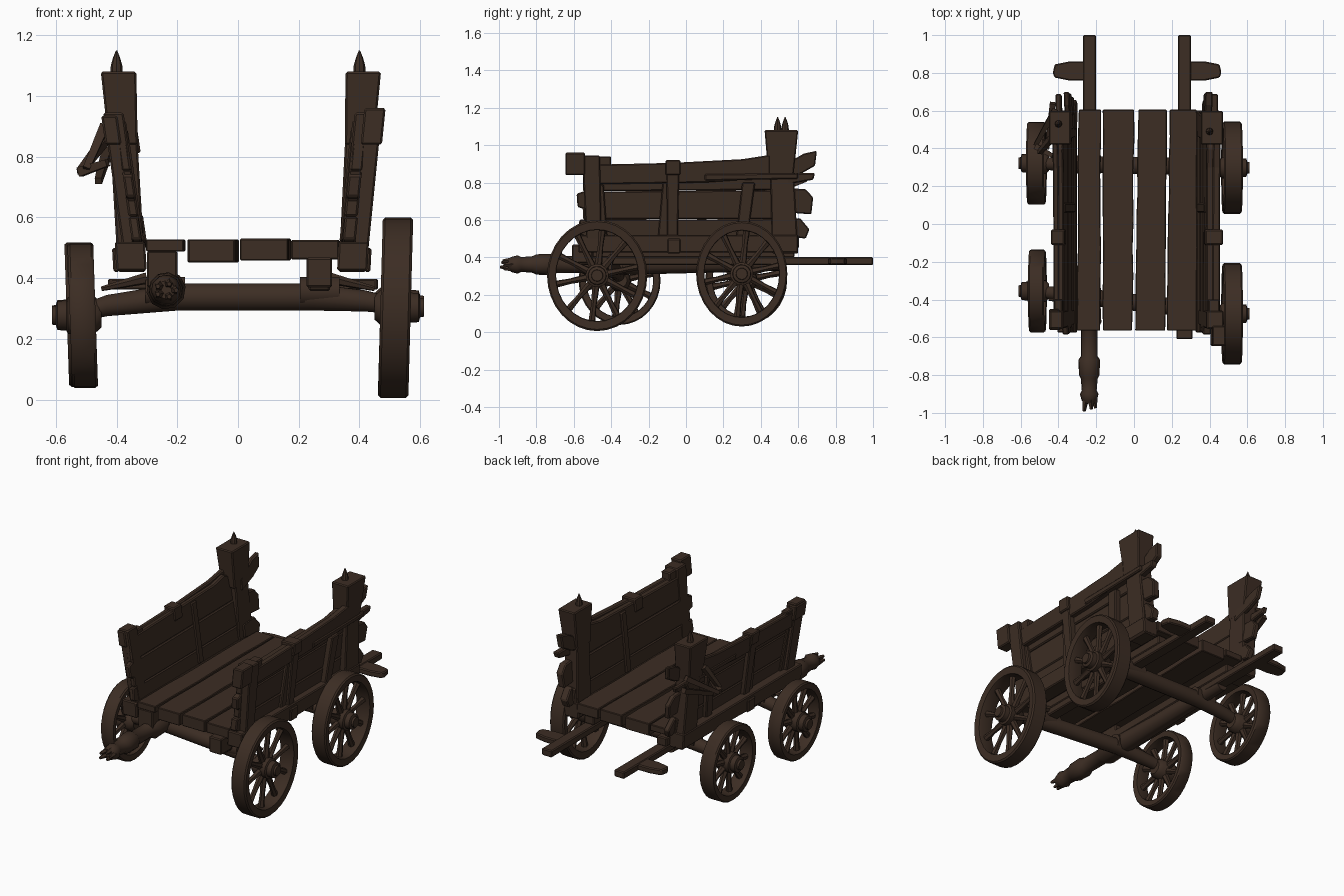
import bpy, bmesh, math, random
from mathutils import Vector

random.seed(4)
cube = bpy.data.objects.get("Cube")
if cube:
    bpy.data.objects.remove(cube)

wood = bpy.data.materials.new("dark brown wood")
wood.use_nodes = True
colour = (0.045, 0.026, 0.017, 1)
wood.diffuse_color = colour
wood.node_tree.nodes["Principled BSDF"].inputs["Base Color"].default_value = colour


def finish(name, bm, bevel=0.0, smooth=False):
    bmesh.ops.recalc_face_normals(bm, faces=bm.faces)
    mesh = bpy.data.meshes.new(name)
    bm.to_mesh(mesh)
    bm.free()
    mesh.materials.append(wood)
    ob = bpy.data.objects.new(name, mesh)
    bpy.context.collection.objects.link(ob)
    if bevel:
        mod = ob.modifiers.new("worn edges", 'BEVEL')
        mod.width = bevel
        mod.segments = 1
    if smooth:
        bpy.ops.object.select_all(action='DESELECT')
        ob.select_set(True)
        bpy.context.view_layer.objects.active = ob
        bpy.ops.object.shade_smooth_by_angle(angle=math.radians(40))
    return ob


def prism(name, outline, d0, d1, place, bevel=0.006):
    """Extrude a 2D outline from depth d0 to d1; place maps (u, v, d) to a point."""
    bm = bmesh.new()
    ends = [[bm.verts.new(place(u, v, d)) for u, v in outline] for d in (d0, d1)]
    n = len(outline)
    for ring in ends:
        bm.faces.new(ring)
    for i in range(n):
        j = (i + 1) % n
        bm.faces.new((ends[0][i], ends[0][j], ends[1][j], ends[1][i]))
    return finish(name, bm, bevel)


def rect(u0, u1, v0, v1):
    return [(u0, v0), (u1, v0), (u1, v1), (u0, v1)]


def flat(u, v, d):
    return (u, v, d)


def block(name, x0, x1, y0, y1, z0, z1):
    return prism(name, rect(x0, x1, y0, y1), z0, z1, flat)


def loft(name, rings, sides=12):
    """Round bar through (point, radius) rings, capped at both ends."""
    bm = bmesh.new()
    axis = (Vector(rings[-1][0]) - Vector(rings[0][0])).normalized()
    a = axis.orthogonal().normalized()
    b = axis.cross(a)
    loops = []
    for p, r in rings:
        loops.append([bm.verts.new(Vector(p) + r * (a * math.cos(t) + b * math.sin(t)))
                      for t in (math.tau * k / sides for k in range(sides))])
    for l0, l1 in zip(loops, loops[1:]):
        for k in range(sides):
            m = (k + 1) % sides
            bm.faces.new((l0[k], l0[m], l1[m], l1[k]))
    bm.faces.new(loops[0])
    bm.faces.new(loops[-1])
    return finish(name, bm, 0, True)


def wheel(name, s, y, z, ry, rz, width):
    """Slightly oval, cambered spoked wheel with a broad rim and a stepped hub."""
    bm = bmesh.new()
    n = 32
    x0, x1 = 0.469, 0.469 + width

    def at(x, f, t):
        return (s * (x + 0.008 * f * math.sin(t)), y + ry * f * math.cos(t), z + rz * f * math.sin(t))

    section = [(1, x0 + 0.008), (1, x1 - 0.008), (0.97, x1), (0.83, x1 - 0.004),
               (0.82, x1 - 0.012), (0.82, x0 + 0.012), (0.83, x0 + 0.004), (0.97, x0)]
    grid = [[bm.verts.new(at(x, f, math.tau * k / n)) for f, x in section] for k in range(n)]
    for k in range(n):
        for i in range(len(section)):
            j, m = (i + 1) % len(section), (k + 1) % n
            bm.faces.new((grid[k][i], grid[k][j], grid[m][j], grid[m][i]))
    finish(name + "_rim", bm, 0, True)
    hub = [(0.45, 0.04), (0.47, 0.058), (0.56, 0.062), (0.565, 0.05), (0.595, 0.048),
           (0.6, 0.032), (0.612, 0.03)]
    loft(name + "_hub", [((s * x, y, z), r) for x, r in hub], 14)
    mid = (x0 + x1) / 2
    for k in range(10):
        t = math.tau * (k + 0.3) / 10
        loft(name + "_spoke", [(at(mid, 0.15, t), 0.021), (at(mid, 0.55, t), 0.015),
                               (at(mid, 0.87, t), 0.02)], 6)


# Wheels
wheel("front_left_wheel", 1, -0.475, 0.303, 0.268, 0.297, 0.1)
wheel("rear_left_wheel", 1, 0.298, 0.312, 0.244, 0.282, 0.1)
wheel("front_right_wheel", -1, -0.355, 0.277, 0.219, 0.238, 0.085)
wheel("rear_right_wheel", -1, 0.322, 0.28, 0.219, 0.238, 0.095)

# Axles, thick in the middle and tapered towards the hubs
for name, yr, yl, zr in (("front_axle", -0.355, -0.475, 0.285), ("rear_axle", 0.32, 0.3, 0.285)):
    def along(x, z):
        return (x, yr + (yl - yr) * (x + 0.52) / 1.04, z)
    loft(name, [(along(-0.52, zr), 0.028), (along(-0.43, 0.31), 0.036), (along(-0.2, 0.338), 0.046),
                (along(0.24, 0.338), 0.046), (along(0.42, 0.325), 0.036), (along(0.52, 0.308), 0.028)])
    for x in (-0.24, 0.27):
        p = Vector(along(x, 0.355))
        loft(name + "_collar", [(p - Vector((0.065, 0, 0)), 0.05), (p + Vector((0.065, 0, 0)), 0.05)])

# Floor planks with worn edges: front and rear x ranges, then heights
planks = [(-0.302, -0.176, -0.294, -0.176, 0.488, 0.528), (-0.166, -0.008, -0.166, 0.002, 0.452, 0.528),
          (0.004, 0.165, 0.024, 0.176, 0.458, 0.53), (0.172, 0.335, 0.19, 0.335, 0.462, 0.525)]
for f0, f1, r0, r1, z0, z1 in planks:
    left, right = [], []
    for k in range(9):
        y, t = -0.565 + 1.17 * k / 8, k / 8
        left.append((f0 + (r0 - f0) * t + random.uniform(-0.003, 0.003), y))
        right.append((f1 + (r1 - f1) * t + random.uniform(-0.004, 0.003), y))
    prism("floor_plank", left + right[::-1], z0, z1, flat, 0.004)

# Long runners under the floor, cross pegs behind and the broken pole in front
block("right_runner", -0.27, -0.2, -0.56, 1.0, 0.358, 0.402)
block("left_runner", 0.233, 0.303, -0.56, 1.0, 0.358, 0.402)
block("left_runner_head", 0.225, 0.31, -0.61, -0.5, 0.37, 0.468)
block("right_runner_head", -0.3, -0.2, -0.565, -0.4, 0.37, 0.49)
for x, s in ((-0.235, -1), (0.268, 1)):
    block("runner_spacer", x - 0.035, x + 0.035, -0.5, 0.58, 0.4, 0.455)
    prism("rear_cross_peg", [(x, 0.76), (x + s * 0.11, 0.76), (x + s * 0.185, 0.775),
                             (x + s * 0.195, 0.8), (x + s * 0.185, 0.845), (x + s * 0.11, 0.86), (x, 0.86)],
          0.362, 0.398, flat)
pole = [(0.5, 0.035), (-0.3, 0.055), (-0.52, 0.065), (-0.56, 0.045), (-0.7, 0.045), (-0.72, 0.058),
        (-0.8, 0.055), (-0.82, 0.045), (-0.88, 0.04), (-0.9, 0.05), (-0.93, 0.042), (-0.95, 0.03)]
loft("broken_pole", [((-0.237, y, 0.362), r) for y, r in pole], 10)
for k in range(5):
    t = math.tau * k / 5
    dx, dz = 0.024 * math.cos(t), 0.022 * math.sin(t)
    loft("pole_splinter", [((-0.237 + dx, -0.92, 0.362 + dz), 0.02),
                           ((-0.237 + dx * 1.4, -0.975 - 0.006 * (k % 4), 0.36 + dz), 0.008)], 5)

# Leaning side walls: outlines are (y, z), depth runs outwards from the inner face
for s, base, lean, thick, side in ((1, 0.33, 0.1, 1, "left"), (-1, 0.305, 0.145, 0.75, "right")):
    def wall(y, z, d):
        return (s * (base + d * thick + lean * (z - 0.5)), y, z)

    def upright(y, z, d):
        return (s * (base + d + (0.05 if s > 0 else 0.06) * (z - 0.5)), y, z)

    def head(y, z, d):
        return upright(y, z, 0.05 + (d - 0.05) * (0.82 + 0.75 * (z - 0.84)))

    def panel(part, outline, d0, d1):
        prism(side + "_" + part, outline, d0, d1, wall)

    top = 0.96 if s > 0 else 0.935
    prism(side + "_sill", rect(-0.575, 0.6, 0.425, 0.52), 0, 0.1, upright)
    # Closely fitted boards with uneven broken ends
    panel("low_board", [(-0.575, 0.53), (-0.54, 0.51), (0.6, 0.51), (0.6, 0.605), (-0.57, 0.602)],
          0.012, 0.055)
    panel("middle_board", [(-0.55, 0.603), (0.58, 0.606), (0.58, 0.76), (-0.55, 0.752),
                           (-0.585, 0.74), (-0.58, 0.67), (-0.55, 0.66)], 0.01, 0.053)
    panel("high_board", [(-0.55, 0.753), (0.55, 0.761), (0.56, 0.87), (0.4, 0.93), (0.3, 0.91),
                         (-0.05, 0.9), (-0.55, 0.89)], 0.013, 0.055)
    # Rails and uprights on the outside
    panel("top_rail", [(-0.53, 0.79), (0.1, 0.8), (0.45, 0.825), (0.45, 0.948), (0.3, 0.925),
                       (-0.08, 0.905), (-0.53, 0.895)], 0.045, 0.085)
    panel("rail_strip", [(0.1, 0.81), (0.6, 0.82), (0.6, 0.85), (0.1, 0.845)], 0.045, 0.092)
    panel("front_post", [(-0.53, 0.43), (-0.45, 0.43), (-0.46, 0.945), (-0.555, 0.945)], 0.01, 0.1)
    panel("front_cap", rect(-0.645 if s > 0 else -0.56, -0.54 if s > 0 else -0.45, 0.84, top), 0.04, 0.11)
    panel("front_cap_arm", rect(-0.55, -0.4, 0.85, top - 0.02), 0.02, 0.08)
    panel("middle_post", [(-0.1, 0.43), (-0.045, 0.43), (-0.035, 0.915), (-0.105, 0.915)], 0.04, 0.09)
    panel("middle_side_post", [(-0.15, 0.51), (-0.09, 0.51), (-0.09, 0.8), (-0.125, 0.8)], 0.04, 0.072)
    panel("middle_clip", rect(-0.11, -0.03, 0.84, 0.92), 0.005, 0.1)
    prism(side + "_sill_clip", rect(-0.1, -0.03, 0.42, 0.5), 0.09, 0.11, upright)
    panel("front_brace", [(-0.46, 0.51), (-0.42, 0.51), (-0.44, 0.79), (-0.47, 0.79)], 0.045, 0.072)
    panel("rear_brace", [(0.26, 0.43), (0.32, 0.43), (0.37, 0.8), (0.3, 0.8)], 0.045, 0.088)
    panel("inner_batten", rect(0.06, 0.11, 0.52, 0.89), 0.002, 0.02)
    # Splintered board ends behind the post
    inset = 0 if s > 0 else 0.04
    panel("rear_splinter_top", [(0.5, 0.81), (0.62, 0.85), (0.69, 0.89), (0.7, 0.97), (0.63, 0.955),
                                (0.5, 0.88)], 0.0 - inset, 0.04 - inset)
    panel("rear_splinter_rail", [(0.54, 0.79), (0.68, 0.815), (0.69, 0.85), (0.54, 0.85)], 0.04, 0.08)
    panel("rear_splinter_middle", [(0.54, 0.64), (0.67, 0.63), (0.68, 0.72), (0.64, 0.765),
                                   (0.54, 0.77)], 0.03 - inset, 0.075 - inset)
    panel("rear_splinter_low", [(0.5, 0.52), (0.64, 0.5), (0.66, 0.55), (0.61, 0.61), (0.5, 0.6)],
          0.03 - inset, 0.08 - inset)
    # Rear post with a heavy flared head and a spike
    prism(side + "_rear_post", [(0.46, 0.42), (0.6, 0.42), (0.575, 0.88), (0.45, 0.88)], 0.005, 0.095, upright)
    prism(side + "_post_head", [(0.44, 0.84), (0.575, 0.84), (0.6, 1.08), (0.42, 1.08)],
          -0.005, 0.112, head)
    x, y = (0.4, 0.49) if s > 0 else (-0.4, 0.53)
    loft(side + "_spike", [((x, y, 1.07), 0.02), ((x, y, 1.1), 0.019), ((x, y, 1.125), 0.012),
                           ((x, y, 1.15), 0.002)], 8)
    # Loose splinter beside the axle
    loft(side + "_axle_splinter", [((s * 0.3, -0.4, 0.40), 0.02), ((s * 0.45, -0.4, 0.365), 0.008)], 6)

# Broken boards hanging off the right wall
hanging = [((-0.42, 0.6, 0.88), (-0.52, 0.42, 0.75)), ((-0.52, 0.41, 0.75), (-0.43, 0.36, 0.78)),
           ((-0.44, 0.45, 0.9), (-0.5, 0.38, 0.76)), ((-0.43, 0.64, 0.82), (-0.46, 0.4, 0.72))]
for a, b in hanging:
    loft("hanging_board", [(a, 0.022), (b, 0.016)], 4)
